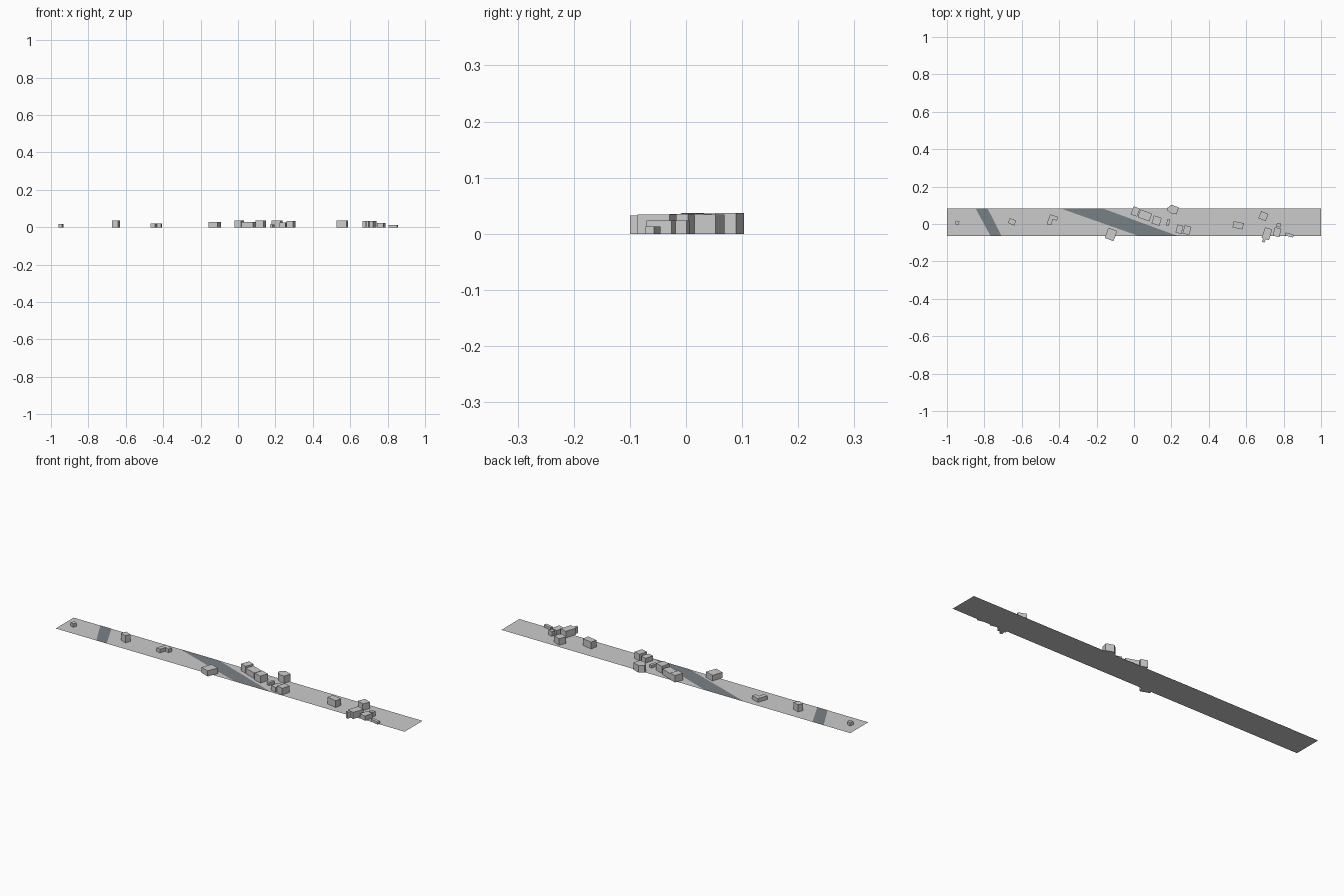
import bpy, bmesh
from math import radians, cos, sin


def material(name, rgb):
    m = bpy.data.materials.new(name)
    m.diffuse_color = (*rgb, 1)
    return m


ROAD = material("asphalt", (0.19, 0.22, 0.24))


def slab(name, outline, z=0.0, height=0.0, mat=None):
    """Flat sheet, or a prism when a height is given."""
    bm = bmesh.new()
    face = bm.faces.new([bm.verts.new((x, y, z)) for x, y in outline])
    bm.normal_update()
    if face.normal.z < 0:
        face.normal_flip()
    if height:
        ext = bmesh.ops.extrude_face_region(bm, geom=[face], use_keep_orig=True)
        verts = [g for g in ext["geom"] if isinstance(g, bmesh.types.BMVert)]
        bmesh.ops.translate(bm, verts=verts, vec=(0, 0, height))
        bmesh.ops.recalc_face_normals(bm, faces=bm.faces[:])
    me = bpy.data.meshes.new(name)
    bm.to_mesh(me)
    bm.free()
    ob = bpy.data.objects.new(name, me)
    bpy.context.collection.objects.link(ob)
    if mat:
        me.materials.append(mat)
    return ob


def block(name, x, y, w, d, angle, height):
    """Rectangular building, turned about its centre."""
    c, s = cos(radians(angle)), sin(radians(angle))
    corners = [(-w / 2, -d / 2), (w / 2, -d / 2), (w / 2, d / 2), (-w / 2, d / 2)]
    slab(name, [(x + c * u - s * v, y + s * u + c * v) for u, v in corners], 0, height)


# ground strip and the two slanted roads crossing it
S, N = -0.064, 0.083
slab("ground", [(-1, S), (1, S), (1, N), (-1, N)])
slab("side_road", [(-0.767, S), (-0.708, S), (-0.783, N), (-0.847, N)], 0.0006, mat=ROAD)
slab("main_road", [(0.025, S), (0.234, S), (-0.167, N), (-0.392, N)], 0.0006, mat=ROAD)

# rectangular buildings: x, y, width, depth, angle, height
blocks = [
    (-0.946, 0.006, 0.020, 0.020, -20, 0.018),
    (-0.652, 0.012, 0.036, 0.028, -22, 0.037),
    (-0.123, -0.056, 0.050, 0.058, -20, 0.029),
    (0.007, 0.067, 0.036, 0.046, -20, 0.036),
    (0.058, 0.046, 0.066, 0.044, -20, 0.029),
    (0.121, 0.018, 0.044, 0.044, -18, 0.036),
    (0.182, 0.008, 0.015, 0.036, -15, 0.014),
    (0.243, -0.028, 0.032, 0.044, -14, 0.025),
    (0.283, -0.033, 0.036, 0.045, -16, 0.034),
    (0.557, -0.007, 0.055, 0.034, -12, 0.035),
    (0.692, 0.042, 0.042, 0.040, -22, 0.034),
    (0.711, -0.052, 0.040, 0.060, -18, 0.034),
    (0.695, -0.086, 0.014, 0.024, -18, 0.033),
    (0.765, -0.044, 0.036, 0.046, -14, 0.024),
    (0.773, -0.006, 0.022, 0.020, -14, 0.024),
    (0.830, -0.059, 0.046, 0.016, -14, 0.013),
]
for i, b in enumerate(blocks, 1):
    block(f"building_{i}", *b)

# L-shaped building
slab("corner_building", [(-0.467, -0.001), (-0.448, 0.052), (-0.406, 0.038),
                         (-0.412, 0.018), (-0.434, 0.025), (-0.443, -0.006)], 0, 0.019)
# five-sided building
slab("angled_building", [(0.178, 0.072), (0.178, 0.085), (0.200, 0.103), (0.239, 0.089),
                         (0.228, 0.052), (0.205, 0.053)], 0, 0.037)
